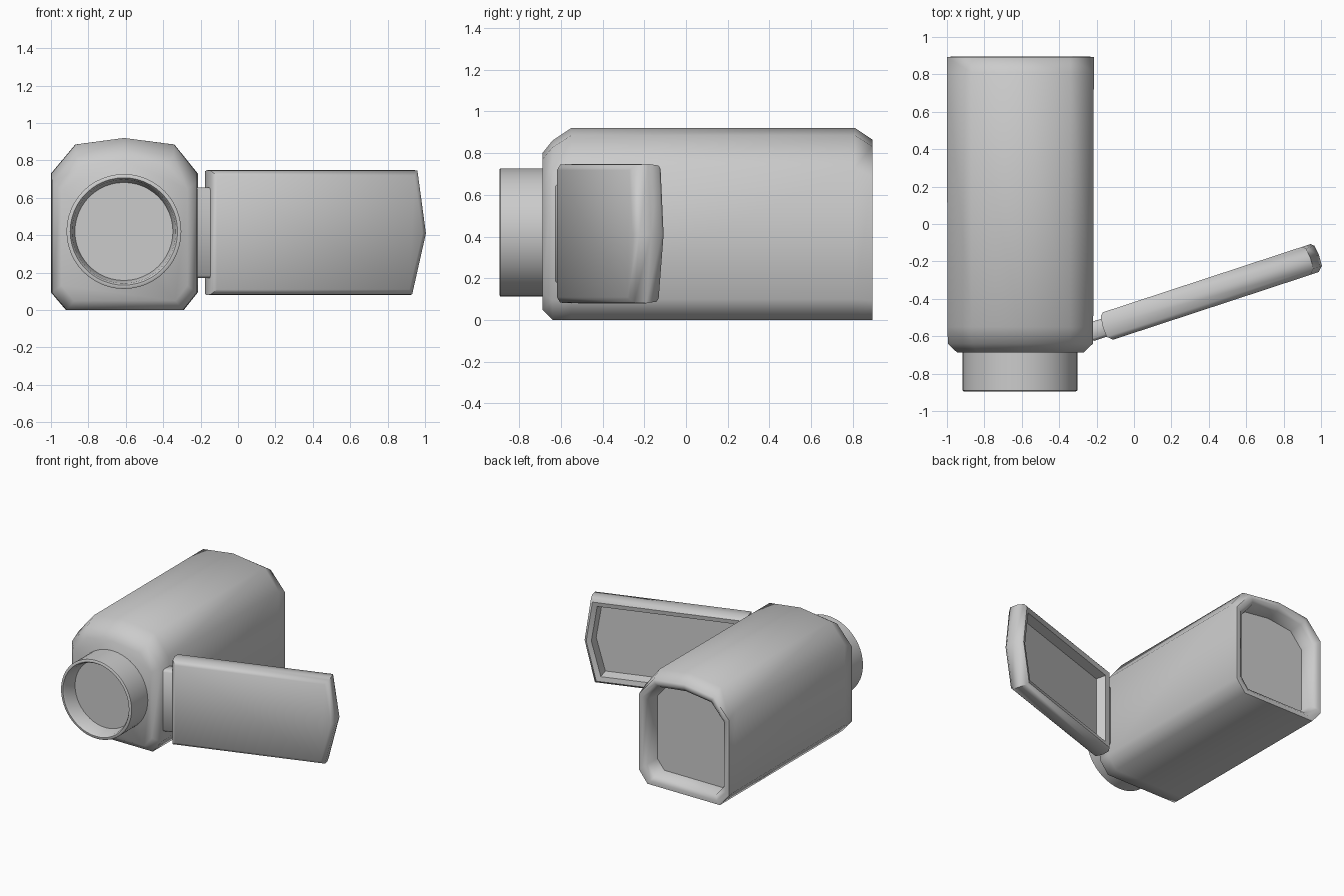
import bpy, bmesh, math

if "Cube" in bpy.data.objects:
    bpy.data.objects.remove(bpy.data.objects["Cube"])


def fit(profile, y, dx=0.0, bottom=0.0, top=0.0):
    """Place an (x, z) profile at depth y, with its box shrunk by the given margins."""
    xs, zs = [p[0] for p in profile], [p[1] for p in profile]
    x0, x1, z0, z1 = min(xs), max(xs), min(zs), max(zs)
    sx = (x1 - x0 - 2 * dx) / (x1 - x0)
    sz = (z1 - z0 - bottom - top) / (z1 - z0)
    return [(x0 + dx + (x - x0) * sx, y, z0 + bottom + (z - z0) * sz) for x, z in profile]


def loft(name, rings, angle=55):
    """Skin a stack of matching rings and cap both ends."""
    bm = bmesh.new()
    vs = [[bm.verts.new(p) for p in r] for r in rings]
    n = len(vs[0])
    for a, b in zip(vs, vs[1:]):
        for i in range(n):
            j = (i + 1) % n
            bm.faces.new((a[i], a[j], b[j], b[i]))
    bm.faces.new(vs[0])
    bm.faces.new(vs[-1])
    bmesh.ops.recalc_face_normals(bm, faces=bm.faces[:])
    mesh = bpy.data.meshes.new(name)
    bm.to_mesh(mesh)
    bm.free()
    ob = bpy.data.objects.new(name, mesh)
    bpy.context.collection.objects.link(ob)
    bpy.ops.object.select_all(action='DESELECT')
    ob.select_set(True)
    bpy.context.view_layer.objects.active = ob
    bpy.ops.object.shade_smooth_by_angle(angle=math.radians(angle))
    return ob


# Camera body: chamfered front, shallow hollow at the back
outline = [(-0.92, 0), (-0.29, 0), (-0.215, 0.1), (-0.215, 0.73), (-0.34, 0.885),
           (-0.61, 0.92), (-0.87, 0.885), (-1, 0.73), (-1, 0.1)]
loft("camera_body", [
    fit(outline, -0.688, 0.055, 0.05, 0.12),
    fit(outline, -0.64, 0.005, 0, 0.06),
    fit(outline, -0.55, 0.003),
    fit(outline, 0.81),
    fit(outline, 0.893, 0, 0, 0.055),
    fit(outline, 0.895, 0.03, 0.03, 0.085),
    fit(outline, 0.87, 0.06, 0.06, 0.115),
    fit(outline, 0.77, 0.075, 0.075, 0.13),
])

# Lens barrel with a recessed front
circle = [(-0.61 + 0.307 * math.cos(t * math.tau / 48), 0.42 + 0.307 * math.sin(t * math.tau / 48))
          for t in range(48)]
loft("lens_barrel", [fit(circle, y, d, d, d) for y, d in (
    (-0.66, 0), (-0.89, 0), (-0.895, 0.008), (-0.895, 0.02), (-0.88, 0.03), (-0.78, 0.045))])

# Flip-out screen: bevelled front, pointed free end, recess on the viewing side
tilt = math.radians(18.2)
panel = [(0, 0.08), (1.14, 0.08), (1.218, 0.41), (1.17, 0.748), (0, 0.748)]
screen = loft("flip_screen", [fit(panel, y, d, d, d) for y, d in (
    (-0.156, 0.03), (-0.13, 0.003), (-0.07, 0), (-0.015, 0.008),
    (0, 0.025), (-0.01, 0.06), (-0.08, 0.075))])
screen.location = (-0.19, -0.48, 0)
screen.rotation_euler.z = tilt

# Hinge block joining the screen to the body
block = [(-0.07, 0.17), (0.05, 0.17), (0.05, 0.655), (-0.07, 0.655)]
hinge = loft("screen_hinge", [fit(block, y, 0, d, d) for y, d in (
    (-0.13, 0.015), (-0.115, 0), (-0.045, 0), (-0.03, 0.015))])
hinge.location = screen.location
hinge.rotation_euler.z = tilt
